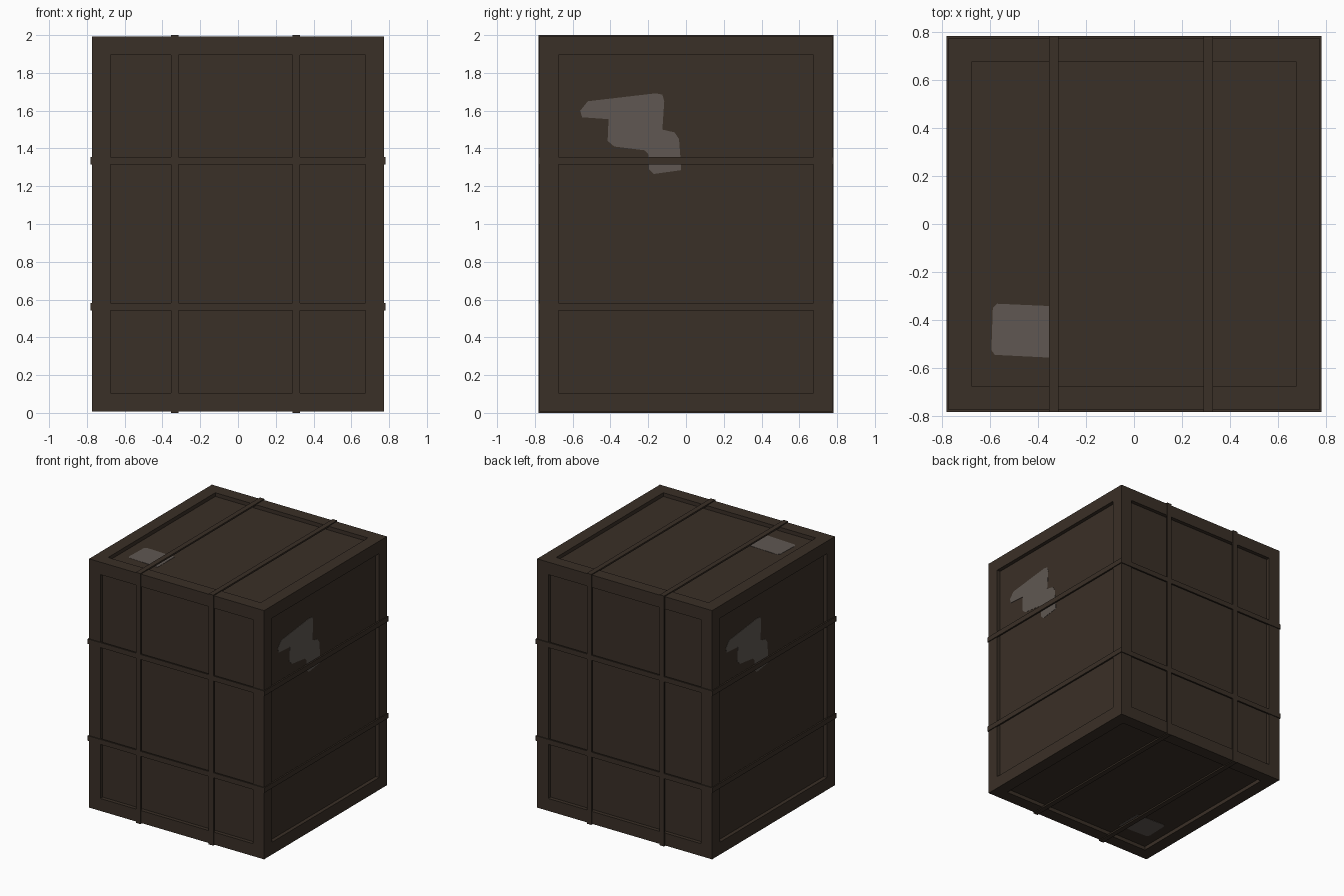
import bpy, bmesh
from mathutils import Matrix, Vector

if "Cube" in bpy.data.objects:
    bpy.data.objects.remove(bpy.data.objects["Cube"])

HX, HY, Z0, Z1 = 0.773, 0.775, 0.007, 1.993   # crate body limits
DEPTH = 0.03                                  # panel recess
OUT, IN, HALF = 0.007, 0.006, 0.02            # strap section


def material(name, rgb):
    m = bpy.data.materials.new(name)
    m.diffuse_color = (*rgb, 1)
    m.use_nodes = True
    m.node_tree.nodes["Principled BSDF"].inputs["Base Color"].default_value = m.diffuse_color
    return m


brown = material("dark brown", (0.042, 0.029, 0.020))
grey = material("worn grey", (0.115, 0.097, 0.084))


def finish(name, bm, mat):
    bmesh.ops.recalc_face_normals(bm, faces=bm.faces)
    me = bpy.data.meshes.new(name)
    bm.to_mesh(me)
    bm.free()
    me.materials.append(mat)
    ob = bpy.data.objects.new(name, me)
    bpy.context.collection.objects.link(ob)
    return ob


# crate body with a recessed panel on all six sides
bm = bmesh.new()
bmesh.ops.create_cube(bm, size=1, matrix=Matrix.Translation((0, 0, 1)) @
                      Matrix.Diagonal((2 * HX, 2 * HY, Z1 - Z0, 1)))
panels = list(bm.faces)
bmesh.ops.inset_individual(bm, faces=panels, thickness=0.14)
for f in panels:
    n = f.normal.copy()
    top = bmesh.ops.extrude_discrete_faces(bm, faces=[f])["faces"][0]
    bmesh.ops.translate(bm, verts=top.verts, vec=-n * DEPTH)
finish("crate_body", bm, brown)


def strap(name, place, a, b, centre):
    """Thin rectangular ring; place(u, v, w) maps ring plane and width to xyz."""
    bm = bmesh.new()
    loops = []
    for off, w in ((OUT, -HALF), (OUT, HALF), (-IN, HALF), (-IN, -HALF)):
        loops.append([bm.verts.new(place(u * (a + off), v * (b + off), centre + w))
                      for u, v in ((-1, -1), (1, -1), (1, 1), (-1, 1))])
    for i in range(4):
        p, q = loops[i], loops[(i + 1) % 4]
        for j in range(4):
            k = (j + 1) % 4
            bm.faces.new((p[j], p[k], q[k], q[j]))
    finish(name, bm, brown)


# straps over front, top, back and bottom, then around the four sides
for x in (-0.335, 0.309):
    strap("vertical_strap", lambda u, v, w: (w, u, 1 + v), HY, (Z1 - Z0) / 2, x)
for z in (0.562, 1.335):
    strap("horizontal_strap", lambda u, v, w: (u, v, w), HX, HY, z)


def patch(name, outline, place, push):
    """Thin worn plate lying on a recessed panel."""
    bm = bmesh.new()
    f = bm.faces.new([bm.verts.new(place(u, v)) for u, v in outline])
    new = bmesh.ops.extrude_face_region(bm, geom=[f])["geom"]
    bmesh.ops.translate(bm, vec=Vector(push),
                        verts=[g for g in new if isinstance(g, bmesh.types.BMVert)])
    finish(name, bm, grey)


# worn patches: both sides (turned half round), top and bottom
side = [(-.56, 1.6), (-.52, 1.65), (-.16, 1.692), (-.125, 1.685), (-.115, 1.65),
        (-.125, 1.5), (-.06, 1.485), (-.037, 1.45), (-.03, 1.36), (-.025, 1.285),
        (-.17, 1.265), (-.195, 1.29), (-.2, 1.37), (-.22, 1.39), (-.38, 1.41),
        (-.415, 1.44), (-.41, 1.555), (-.55, 1.565)]
flat = [(-.57, -.332), (-.32, -.343), (-.32, -.558), (-.58, -.545), (-.594, -.525),
        (-.588, -.35)]
T = 0.003
for s, label in ((1, "right"), (-1, "left")):
    patch("worn_patch_" + label, side,
          lambda u, v: (s * (HX - DEPTH - 0.001), s * u, v), (s * T, 0, 0))
for z, d, label in ((Z1 - DEPTH - 0.001, T, "top"), (Z0 + DEPTH + 0.001, -T, "bottom")):
    patch("worn_patch_" + label, flat, lambda u, v: (u, v, z), (0, 0, d))
